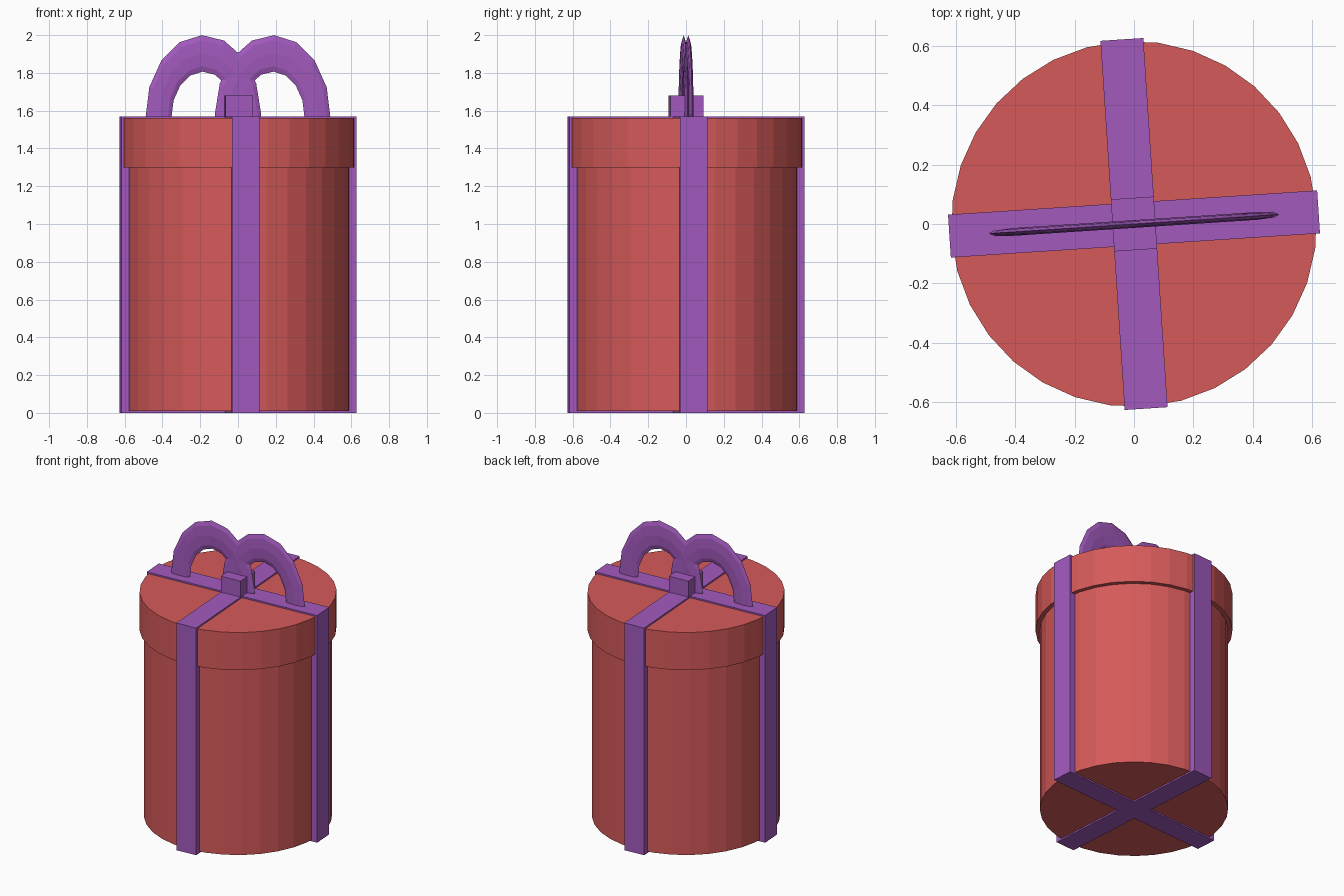
import bpy, bmesh, math
from mathutils import Matrix

if "Cube" in bpy.data.objects:
    bpy.data.objects.remove(bpy.data.objects["Cube"])

TURN = Matrix.Rotation(math.radians(3.75), 4, 'Z')  # whole gift is turned slightly


def material(name, rgb):
    m = bpy.data.materials.new(name)
    m.diffuse_color = (*rgb, 1)
    m.use_nodes = True
    m.node_tree.nodes["Principled BSDF"].inputs["Base Color"].default_value = m.diffuse_color
    return m


RED = material("red_paper", (0.672, 0.102, 0.102))
PURPLE = material("purple_ribbon", (0.366, 0.102, 0.515))


def finish(name, bm, mat):
    bmesh.ops.recalc_face_normals(bm, faces=bm.faces)
    bm.transform(TURN)
    me = bpy.data.meshes.new(name)
    bm.to_mesh(me)
    bm.free()
    me.materials.append(mat)
    ob = bpy.data.objects.new(name, me)
    bpy.context.collection.objects.link(ob)
    return ob


def cylinder(name, radius, z0, z1, mat):
    bm = bmesh.new()
    ring = [bm.verts.new((radius * math.cos(math.tau * i / 32),
                          radius * math.sin(math.tau * i / 32), z0)) for i in range(32)]
    base = bm.faces.new(ring)
    top = bmesh.ops.extrude_face_region(bm, geom=[base], use_keep_orig=True)["geom"]
    bmesh.ops.translate(bm, vec=(0, 0, z1 - z0),
                        verts=[v for v in top if isinstance(v, bmesh.types.BMVert)])
    return finish(name, bm, mat)


def box(name, size, z0, mat):
    bm = bmesh.new()
    bmesh.ops.create_cube(bm, size=1, matrix=Matrix.Translation((0, 0, z0 + size[2] / 2))
                          @ Matrix.Diagonal((*size, 1)))
    return finish(name, bm, mat)


def bow_loop(name, side):
    # flattened tube arch, feet sunk into the ribbon
    bm = bmesh.new()
    rings = []
    for k in range(-1, 10):
        a = math.radians(22.5 * k - 1.5)
        ring = []
        for j in range(8):
            t = math.tau * j / 8
            r = 0.238 + 0.069 * math.cos(t)
            ring.append(bm.verts.new((side * (0.184 + r * math.cos(a)),
                                      0.013 * math.sin(t),
                                      1.57 + 1.4 * r * math.sin(a))))
        rings.append(ring)
    for p, q in zip(rings, rings[1:]):
        for j in range(8):
            n = (j + 1) % 8
            bm.faces.new((p[j], p[n], q[n], q[j]))
    bm.faces.new(rings[0])
    bm.faces.new(rings[-1])
    return finish(name, bm, PURPLE)


# Round box and lid
cylinder("box_body", 0.59, 0.01, 1.31, RED)
cylinder("box_lid", 0.617, 1.30, 1.56, RED)

# Crossing ribbons wrapped around the box
box("ribbon_side_to_side", (1.248, 0.145, 1.57), 0, PURPLE)
box("ribbon_front_to_back", (0.145, 1.248, 1.57), 0, PURPLE)

# Knot and bow
box("bow_knot", (0.145, 0.176, 0.13), 1.55, PURPLE)
bow_loop("bow_loop_right", 1)
bow_loop("bow_loop_left", -1)
